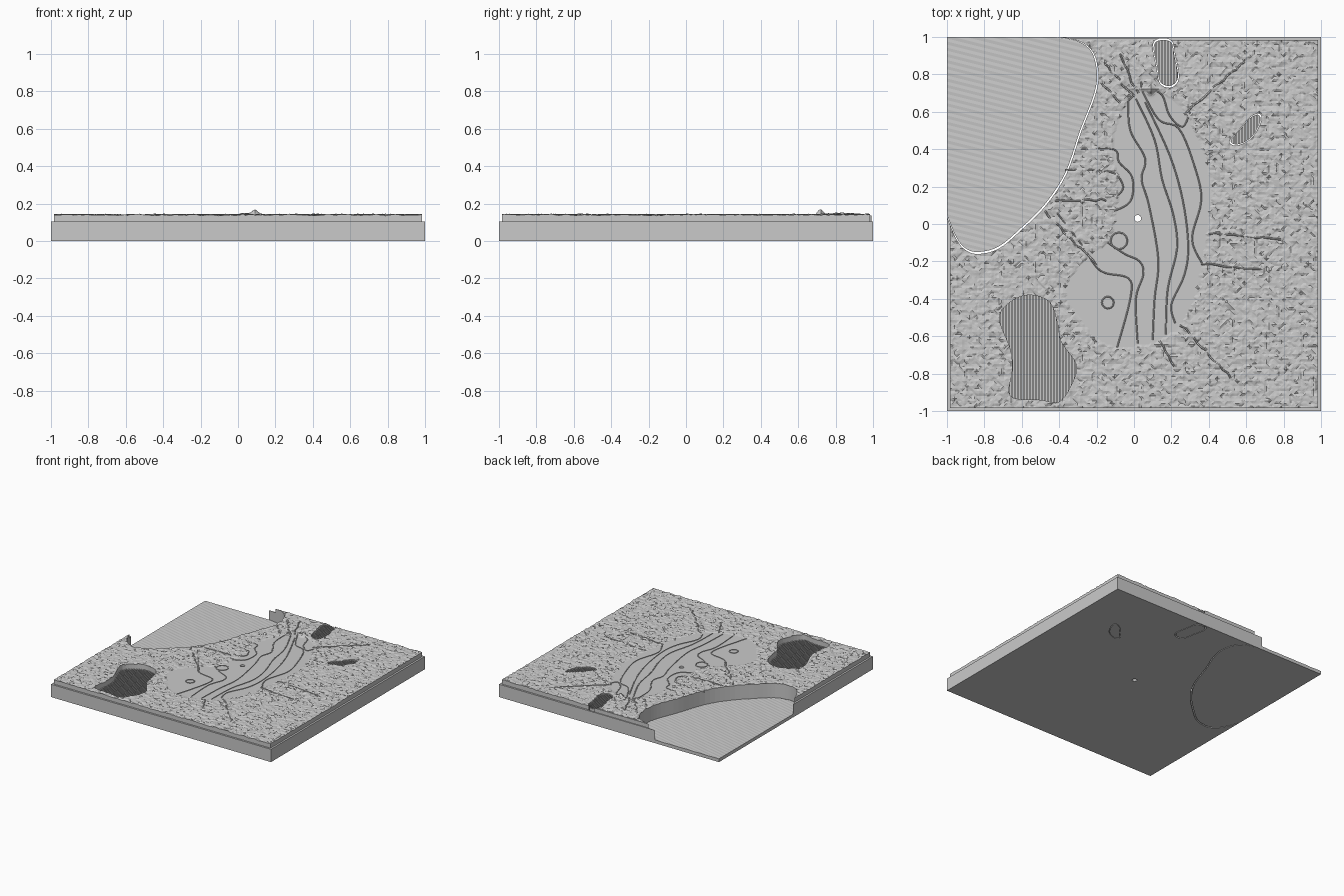
import bpy, bmesh, math, random
from mathutils import Vector, noise

random.seed(4)
cube = bpy.data.objects.get("Cube")
if cube:
    bpy.data.objects.remove(cube)

STONE = bpy.data.materials.new("stone grey")
STONE.use_nodes = True
STONE.diffuse_color = (.59, .59, .59, 1)
STONE.node_tree.nodes["Principled BSDF"].inputs["Base Color"].default_value = (.59, .59, .59, 1)

TOP = .14
BASE_TOP = .105
BED_Z = .026


def smooth(points, closed=True, steps=5):
    """Catmull-Rom curve through the points."""
    n = len(points)
    pts = [Vector(p) for p in points]

    def at(i):
        return pts[i % n] if closed else pts[max(0, min(n - 1, i))]

    out = []
    for i in range(n if closed else n - 1):
        a, b, c, d = (at(i + k) for k in (-1, 0, 1, 2))
        for s in range(steps):
            t = s / steps
            out.append(b + (c - a) * t / 2
                       + (a * 2 - b * 5 + c * 4 - d) * t * t / 2
                       + (b * 3 - a - c * 3 + d) * t ** 3 / 2)
    if not closed:
        out.append(pts[-1])
    return out


def inside(x, y, poly):
    hit = False
    for a, b in zip(poly, poly[1:] + poly[:1]):
        if (a.y > y) != (b.y > y) and x < a.x + (b.x - a.x) * (y - a.y) / (b.y - a.y):
            hit = not hit
    return hit


def add_object(name, bm):
    bmesh.ops.recalc_face_normals(bm, faces=bm.faces)
    me = bpy.data.meshes.new(name)
    bm.to_mesh(me)
    bm.free()
    me.materials.append(STONE)
    ob = bpy.data.objects.new(name, me)
    bpy.context.scene.collection.objects.link(ob)
    return ob


def extrude(bm, faces, z):
    """Extrude faces straight up to a height, given as a function of the vertex position."""
    for v in bmesh.ops.extrude_face_region(bm, geom=faces)["geom"]:
        if isinstance(v, bmesh.types.BMVert):
            v.co.z = z(v.co)


def prism(bm, outline, z0, z1):
    face = bm.faces.new([bm.verts.new((p[0], p[1], z0)) for p in outline])
    extrude(bm, [face], lambda co: z1)


def box(name, x0, x1, y0, y1, z0, z1):
    bm = bmesh.new()
    prism(bm, [(x0, y0), (x1, y0), (x1, y1), (x0, y1)], z0, z1)
    return add_object(name, bm)


def sliced(outline, z, d, pitch):
    """Flat sheet cut into parallel strips."""
    bm = bmesh.new()
    bm.faces.new([bm.verts.new((p[0], p[1], z)) for p in outline])
    bmesh.ops.triangulate(bm, faces=bm.faces)
    reach = [v.co.dot(d) for v in bm.verts]
    for k in range(math.ceil(min(reach) / pitch), math.ceil(max(reach) / pitch)):
        bmesh.ops.bisect_plane(bm, geom=bm.verts[:] + bm.edges[:] + bm.faces[:],
                               plane_co=d * pitch * k, plane_no=d)
    return bm


def ribs(name, outline, z0, z1):
    """Parallel raised bars that fill an outline."""
    d, pitch = Vector((1, 0, 0)), .008
    bm = sliced(outline, z0, d, pitch)
    gaps = [f for f in bm.faces if math.floor(f.calc_center_median().dot(d) / pitch) % 2]
    bmesh.ops.delete(bm, geom=gaps, context="FACES")
    extrude(bm, bm.faces[:], lambda co: z1)
    add_object(name, bm)


def lines(name, paths, radius, z):
    """Thin raised ridges that follow the paths."""
    cu = bpy.data.curves.new(name, "CURVE")
    cu.dimensions = "3D"
    cu.bevel_depth = radius
    cu.bevel_resolution = 0
    for path, closed in paths:
        sp = cu.splines.new("POLY")
        sp.points.add(len(path) - 1)
        for q, p in zip(sp.points, path):
            q.co = (p[0], p[1], z, 1)
        sp.use_cyclic_u = closed
    tmp = bpy.data.objects.new(name + "_path", cu)
    bpy.context.scene.collection.objects.link(tmp)
    dg = bpy.context.evaluated_depsgraph_get()
    me = bpy.data.meshes.new_from_object(tmp.evaluated_get(dg))
    bpy.data.objects.remove(tmp)
    me.materials.clear()
    me.materials.append(STONE)
    bpy.context.scene.collection.objects.link(bpy.data.objects.new(name, me))


# Outlines of the basin, the flat tongue and the pits
shore = smooth([(-1, .04), (-.95, -.08), (-.9, -.14), (-.83, -.16), (-.72, -.13),
                (-.6, -.03), (-.47, .1), (-.36, .27), (-.28, .5), (-.21, .68),
                (-.19, .8), (-.22, .92), (-.3, .98), (-.42, 1)], closed=False)
tongue = smooth([(-.02, .67), (-.11, .48), (-.11, .35), (-.08, .2), (-.13, -.08),
                 (-.23, -.16), (-.37, -.35), (-.26, -.55), (-.16, -.64), (-.02, -.66),
                 (.17, -.61), (.3, -.46), (.36, -.24), (.4, 0), (.41, .24),
                 (.35, .45), (.25, .62), (.11, .72)])
large_pit = smooth([(-.72, -.5), (-.65, -.41), (-.55, -.38), (-.45, -.42), (-.41, -.53),
                    (-.39, -.63), (-.31, -.75), (-.33, -.85), (-.4, -.95), (-.5, -.94),
                    (-.66, -.92), (-.65, -.78), (-.66, -.67)])
small_pits = {
    "back_pit": smooth([(.1, .95), (.13, .99), (.2, .98), (.22, .9), (.24, .78),
                        (.2, .73), (.14, .75), (.12, .84)]),
    "side_pit": smooth([(.68, .55), (.67, .59), (.62, .57), (.56, .5),
                        (.51, .44), (.55, .42), (.63, .46)]),
}


# Rough ground, flat inside the tongue, with a small peak behind it
def height(co):
    x, y = co.x, co.y
    if inside(x, y, tongue):
        z = TOP - .003
    else:
        z = TOP + .006 * noise.noise((x * 24, y * 34, 1)) + .006 * noise.noise((x * 60, y * 60, 5))
    z += .03 * math.exp(-((x - .09) ** 2 + (y - .715) ** 2) / .0003)
    return z + .011 * math.exp(-((x - .08) / .06) ** 2 - ((y - .84) / .1) ** 2)


bm = bmesh.new()
bmesh.ops.create_grid(bm, x_segments=150, y_segments=150, size=.985)
for v in bm.verts:
    v.co.z = .1
extrude(bm, bm.faces[:], height)
bmesh.ops.triangulate(bm, faces=bm.faces)
ground = add_object("rough_ground", bm)
slab = box("base_slab", -1, 1, -1, 1, 0, BASE_TOP)
rim = box("back_rim", -.5, .16, .97, .992, .1, TOP - .003)

# Cut the basin, pits and centre hole
bm = bmesh.new()
prism(bm, shore + [(-.42, 1.1), (-1.1, 1.1), (-1.1, .04)], -.1, .5)
prism(bm, large_pit, .08, .5)
for outline in small_pits.values():
    prism(bm, outline, -.1, .5)
prism(bm, [(.02 + .018 * math.cos(a * math.pi / 8), .03 + .018 * math.sin(a * math.pi / 8))
           for a in range(16)], -.1, .5)
cutter = add_object("cutter", bm)
cutter.hide_render = True
for ob in (ground, slab, rim):
    mod = ob.modifiers.new("cut", "BOOLEAN")
    mod.operation = "DIFFERENCE"
    mod.solver = "EXACT"
    mod.object = cutter
    dg = bpy.context.evaluated_depsgraph_get()
    result = bpy.data.meshes.new_from_object(ob.evaluated_get(dg))
    ob.modifiers.clear()
    ob.data = result
    result.materials.clear()
    result.materials.append(STONE)
bpy.data.objects.remove(cutter)

# Loose basin bed with faint waves and a narrow gap along the shore
corner = Vector((-1, 1))
across, pitch = Vector((.25, 1, 0)).normalized(), .016
bm = sliced([p.lerp(corner, .009) for p in shore] + [corner], 0, across, pitch)
extrude(bm, bm.faces[:], lambda co: BED_Z + .0016 * abs((co.dot(across) / pitch) % 2 - 1))
add_object("basin_bed", bm)

# Ribbed pit fillings; the small ones are loose plugs
ribs("large_pit_ribs", large_pit, .08, .1)
for name, outline in small_pits.items():
    middle = sum(outline, Vector((0, 0))) / len(outline)
    plug = [middle.lerp(p, .93) for p in outline]
    bm = bmesh.new()
    prism(bm, plug, 0, .12)
    add_object(name + "_plug", bm)
    ribs(name + "_ribs", plug, .12, .138)

# Contour ridges on the tongue
contours = [
    [(-.09, -.66), (-.02, -.4), (-.03, -.29), (-.18, -.25), (-.28, -.11), (-.42, .07)],
    [(.02, -.64), (.01, -.4), (.05, -.27), (.03, -.2), (-.05, -.16), (-.14, -.1)],
    [(.1, -.62), (.11, -.4), (.13, -.19), (.08, .1), (.04, .24), (.06, .35), (-.02, .5), (-.03, .66)],
    [(.17, -.59), (.18, -.35), (.23, -.13), (.21, .05), (.15, .24), (.11, .45), (.01, .67)],
    [(.22, -.53), (.2, -.43), (.27, -.27), (.29, -.11), (.26, .13), (.19, .37), (.06, .65)],
    [(.37, -.22), (.31, -.08), (.36, .13), (.32, .32), (.24, .51), (.13, .56), (.03, .74)],
    [(-.31, .4), (-.11, .4), (-.08, .33), (-.01, .25), (-.02, .12), (-.13, .06)],
    [(-.37, .29), (-.13, .28), (-.06, .21), (-.08, .16), (-.14, .14)],
    [(.3, .6), (.26, .52), (.19, .58), (.15, .69), (.08, .72)],
]
paths = [(smooth(c, closed=False), False) for c in contours]
for x, y, r in ((-.08, -.09, .045), (-.14, -.42, .032)):
    ring = [(x + r * math.cos(a), y + r * math.sin(a)) for a in [k * math.pi / 6 for k in range(12)]]
    paths.append((ring, True))
lines("contour_ridges", paths, .004, TOP - .002)

# Rough cracks that spread from the tongue
cracks = [(.27, .59, .59, .87), (.4, -.05, .78, -.08), (.36, -.21, .69, -.25),
          (.25, -.54, .52, -.82), (.14, -.62, .22, -.77), (-.48, .07, -.2, -.22),
          (-.42, .12, -.15, .13), (-.16, .86, 0, .68), (-.08, .91, .02, .7),
          (.02, .9, .04, .72), (-.18, .76, -.05, .62)]
paths = []
for x0, y0, x1, y1 in cracks:
    a, b = Vector((x0, y0)), Vector((x1, y1))
    n = max(3, int((b - a).length / .03))
    paths.append(([a.lerp(b, k / n) + Vector((random.uniform(-.006, .006), random.uniform(-.006, .006)))
                   for k in range(n + 1)], False))
lines("surface_cracks", paths, .005, TOP)
